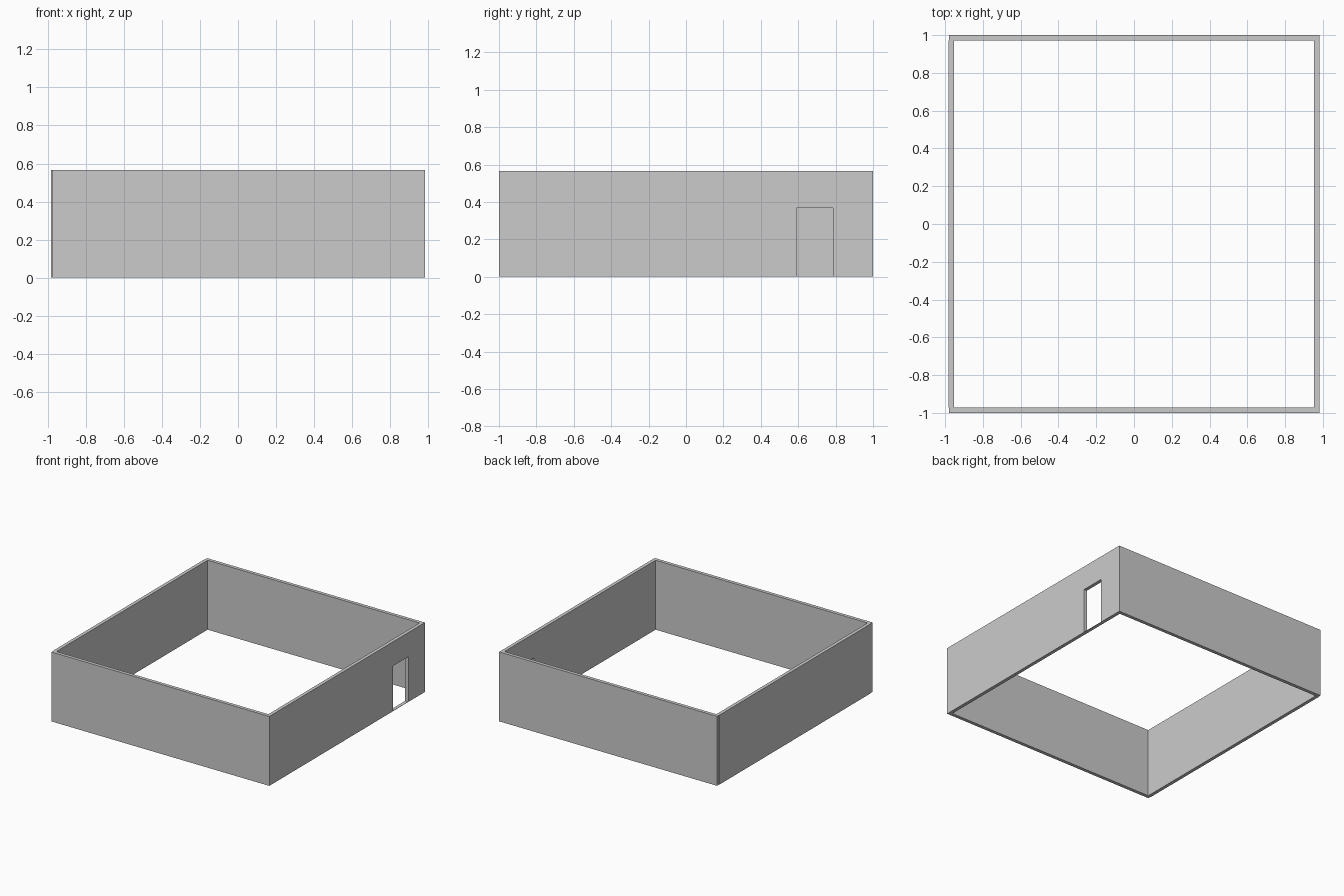
import bpy

if "Cube" in bpy.data.objects:
    bpy.data.objects.remove(bpy.data.objects["Cube"])

HEIGHT = 0.565
OUT_X, OUT_Y = 0.982, 1.0   # outer half sizes
T = 0.028                   # wall thickness


def box(name, x0, x1, y0, y1, z0, z1):
    bpy.ops.mesh.primitive_cube_add(
        size=1, location=((x0 + x1) / 2, (y0 + y1) / 2, (z0 + z1) / 2))
    ob = bpy.context.object
    ob.name = name
    ob.scale = (x1 - x0, y1 - y0, z1 - z0)
    bpy.ops.object.transform_apply(location=False, rotation=False, scale=True)
    return ob


# Front and back walls run the full width
box("front_wall", -OUT_X + 0.003, OUT_X, -OUT_Y, -OUT_Y + T, 0, HEIGHT)
box("back_wall", -OUT_X + 0.003, OUT_X, OUT_Y - T, OUT_Y, 0, HEIGHT)

# Side walls fit between them
inner = OUT_Y - T
box("left_wall", -OUT_X, -OUT_X + T, -inner, inner, 0, HEIGHT)
right = box("right_wall", OUT_X - T, OUT_X, -inner, inner, 0, HEIGHT)

# Doorway through the right wall, leaving a paper-thin threshold
cutter = box("doorway_cutter", OUT_X - 0.1, OUT_X + 0.1, 0.59, 0.787, 0.002, 0.368)
cutter.hide_render = True
cutter.hide_set(True)
cut = right.modifiers.new("doorway", 'BOOLEAN')
cut.operation = 'DIFFERENCE'
cut.solver = 'EXACT'
cut.object = cutter
